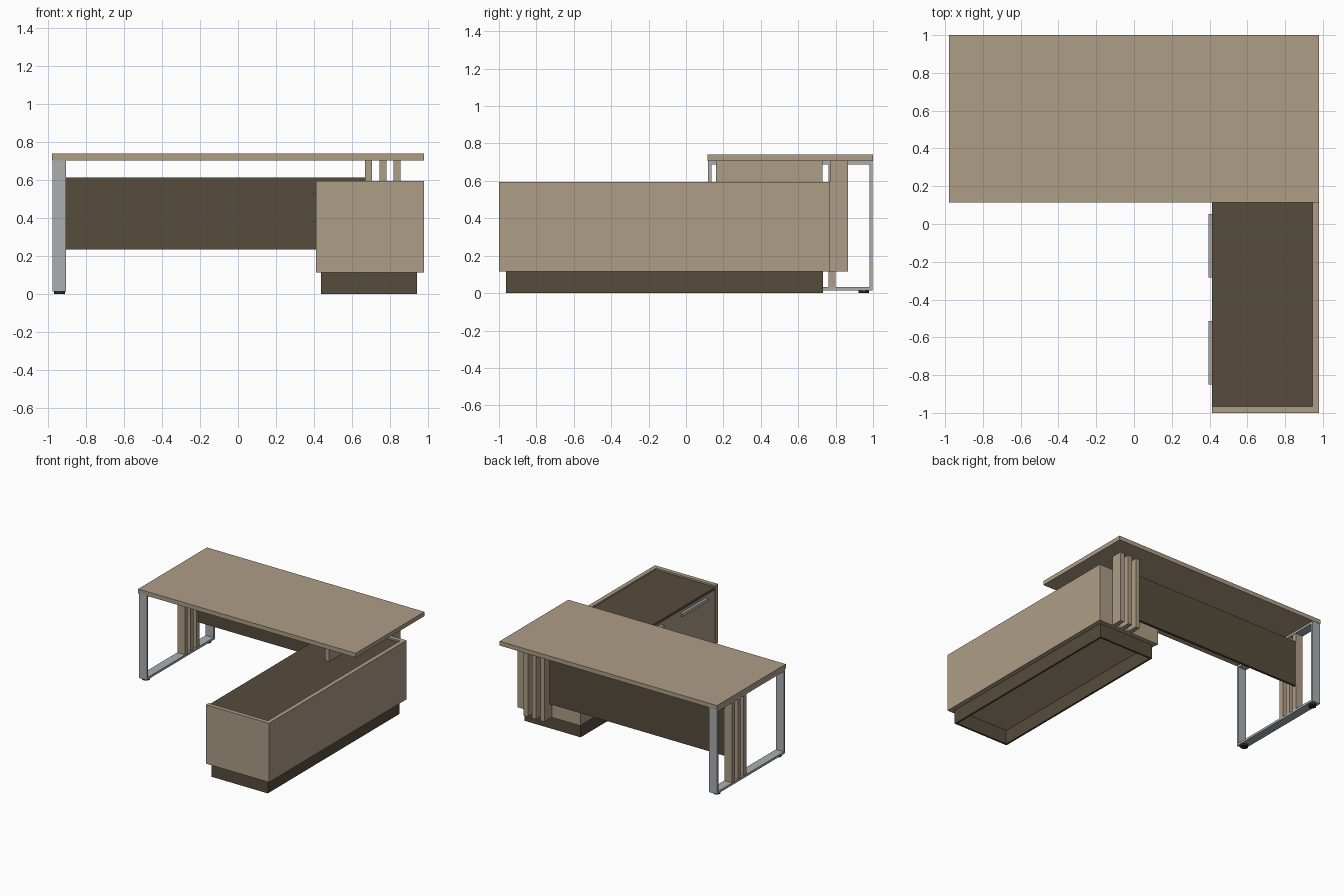
import bpy, bmesh

cube = bpy.data.objects.get("Cube")
if cube:
    bpy.data.objects.remove(cube, do_unlink=True)


def material(name, rgb):
    m = bpy.data.materials.new(name)
    m.use_nodes = True
    m.diffuse_color = (*rgb, 1)
    m.node_tree.nodes["Principled BSDF"].inputs["Base Color"].default_value = (*rgb, 1)
    return m


TAN = material("light_wood", (0.42, 0.34, 0.24))
DARK = material("dark_wood", (0.093, 0.072, 0.045))
STEEL = material("grey_metal", (0.41, 0.42, 0.43))
BLACK = material("black_rubber", (0.02, 0.02, 0.02))


def finish(name, bm, mat):
    bmesh.ops.recalc_face_normals(bm, faces=bm.faces)
    mesh = bpy.data.meshes.new(name)
    bm.to_mesh(mesh)
    bm.free()
    mesh.materials.append(mat)
    ob = bpy.data.objects.new(name, mesh)
    bpy.context.collection.objects.link(ob)
    return ob


def box(name, x, y, z, mat):
    """Box from its (min, max) range on each axis."""
    bm = bmesh.new()
    bmesh.ops.create_cube(bm, size=1)
    for v in bm.verts:
        v.co = [r[0] if c < 0 else r[1] for c, r in zip(v.co, (x, y, z))]
    return finish(name, bm, mat)


def ring(name, outer, inner, place, mat):
    """Rectangular tube; place(u, v, end) maps the section to space."""
    def corners(r):
        (a, b), (c, d) = r
        return [(a, c), (b, c), (b, d), (a, d)]
    bm = bmesh.new()
    loops = [[bm.verts.new(place(u, v, end)) for u, v in corners(r)]
             for r, end in ((outer, 0), (outer, 1), (inner, 1), (inner, 0))]
    for i in range(4):
        a, b = loops[i], loops[(i + 1) % 4]
        for k in range(4):
            n = (k + 1) % 4
            bm.faces.new((a[k], a[n], b[n], b[k]))
    return finish(name, bm, mat)


# Desk top
TOP_Z = 0.705
box("desk_top", (-0.98, 0.98), (0.115, 1.0), (TOP_Z, 0.74), TAN)

# Metal loop leg with round feet
T = 0.018
LEG_X = (-0.977, -0.905)
ring("loop_leg", ((0.118, 0.998), (0.015, TOP_Z)),
     ((0.118 + T, 0.998 - T), (0.015 + T, TOP_Z - T)),
     lambda u, v, end: (LEG_X[end], u, v), STEEL)
for i, y in enumerate((0.16, 0.95)):
    bm = bmesh.new()
    bmesh.ops.create_cone(bm, cap_ends=True, segments=24, radius1=0.029,
                          radius2=0.029, depth=0.016)
    bmesh.ops.translate(bm, verts=bm.verts, vec=(-0.941, y, 0.008))
    finish(f"leg_foot_{i + 1}", bm, BLACK)

# Wooden slats inside the loop leg, and behind the cabinet
for i in range(3):
    y = 0.762 - i * 0.075
    box(f"leg_slat_{i + 1}", (-0.974, -0.908), (y, y + 0.037), (0.015 + T, TOP_Z - T), TAN)
    x = 0.67 + i * 0.075
    box(f"cabinet_slat_{i + 1}", (x, x + 0.037), (0.77, 0.865), (0.115, TOP_Z), TAN)

# Modesty panel, and the riser joining desk top and cabinet
box("modesty_panel", (-0.908, 0.672), (0.78, 0.8), (0.235, 0.615), DARK)
box("desk_riser", (0.67, 0.707), (0.16, 0.73), (0.575, TOP_Z), TAN)

# Cabinet carcass
X0, X1, Y0, Y1 = 0.412, 0.98, -1.0, 0.77
Z0, Z1, W = 0.115, 0.595, 0.035
box("cabinet_back", (X1 - W, X1), (Y0, Y1), (Z0, Z1), TAN)
box("cabinet_front_end", (X0, X1 - W), (Y0, Y0 + W), (Z0, Z1), TAN)
box("cabinet_rear_end", (X0, X1 - W), (Y1 - W, Y1), (Z0, Z1), TAN)
box("cabinet_top", (X0, X1 - W), (Y0 + W, Y1 - W), (0.56, 0.582), DARK)
box("cabinet_bottom", (X0 + 0.02, X1 - W), (Y0 + W, Y1 - W), (Z0, Z0 + 0.02), TAN)

# Hollow plinth
ring("plinth", ((0.437, 0.942), (-0.962, 0.732)), ((0.453, 0.926), (-0.946, 0.716)),
     lambda u, v, end: (u, v, end * Z0), DARK)


def handle(name, y, z):
    """Lipped pull: a back plate with a projecting grip."""
    span = (y - 0.168, y + 0.168)
    box(name + "_shelf", (0.396, X0 + 0.002), span, (z + 0.008, z + 0.012), STEEL)
    box(name + "_grip", (0.394, 0.398), span, (z - 0.012, z + 0.012), STEEL)


# Doors and drawers in three equal bays, each with a handle
GAP = 0.002
bay = (Y1 - Y0 - 2 * W) / 3
layouts = [[(Z0, 0.56)], [(Z0, 0.408), (0.408, 0.56)], [(Z0, 0.56)]]
for b, fronts in enumerate(layouts):
    y = Y0 + W + b * bay
    for k, (lo, hi) in enumerate(fronts):
        name = f"bay_{b + 1}_front_{k + 1}"
        box(name, (X0 + 0.002, X0 + 0.02), (y + GAP, y + bay - GAP),
            (lo + GAP, hi - GAP), TAN)
        handle(name + "_handle", y + bay / 2, hi - 0.033)
